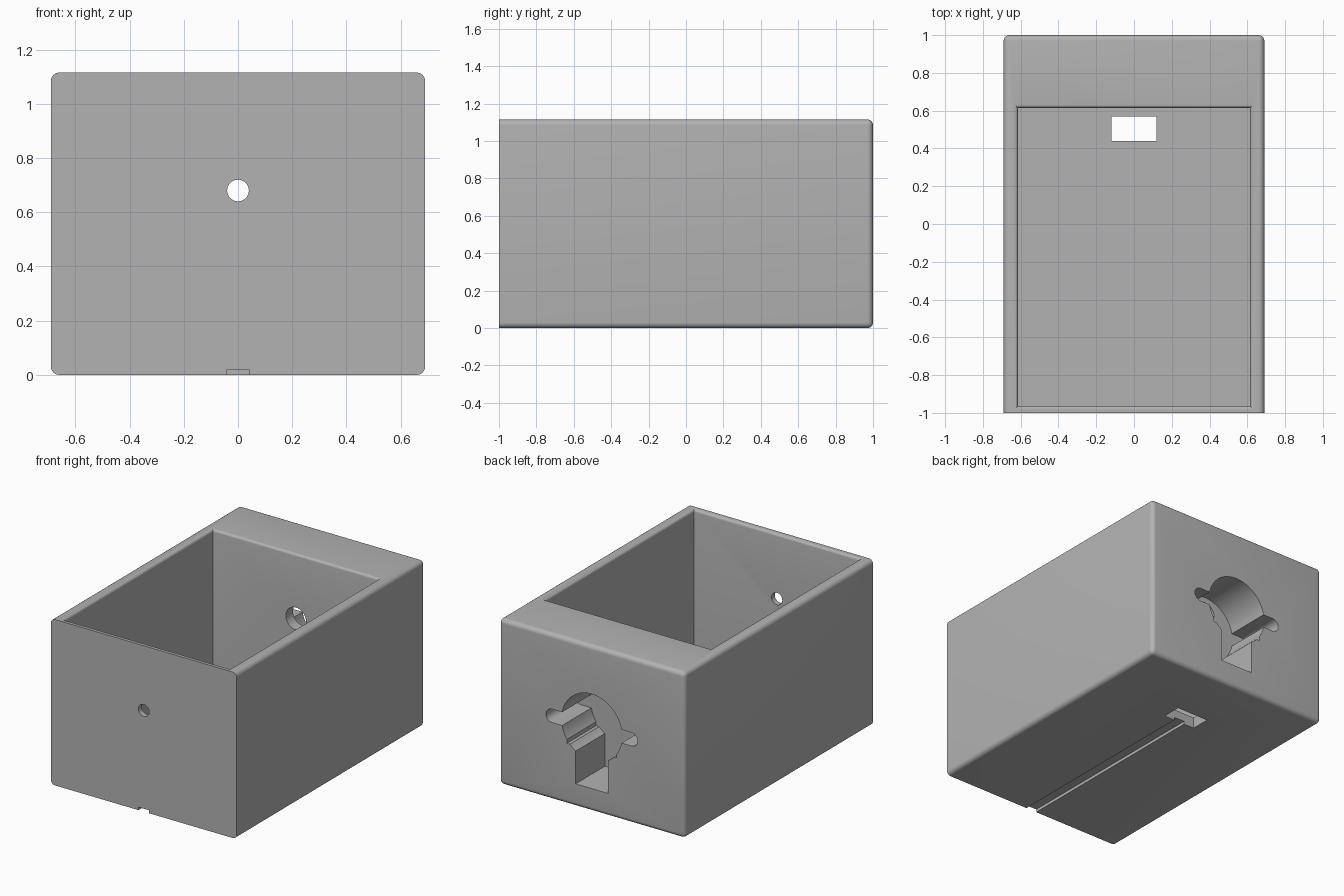
import bpy, bmesh, math

cube = bpy.data.objects.get("Cube")
if cube:
    bpy.data.objects.remove(cube, do_unlink=True)

W, H = 0.69, 1.115          # half width, height
FLOOR, INNER = 0.075, 0.615  # floor thickness, cavity half width and back
ROUND = 0.03
POCKET = 0.69               # inner end of the rear pocket

grey = bpy.data.materials.new("plain_grey")
grey.use_nodes = True
colour = (0.45, 0.45, 0.45, 1)
grey.diffuse_color = colour
grey.node_tree.nodes["Principled BSDF"].inputs["Base Color"].default_value = colour


def make(name, bm):
    bmesh.ops.recalc_face_normals(bm, faces=bm.faces)
    mesh = bpy.data.meshes.new(name)
    bm.to_mesh(mesh)
    bm.free()
    mesh.materials.append(grey)
    obj = bpy.data.objects.new(name, mesh)
    bpy.context.collection.objects.link(obj)
    return obj


def loft(name, rings):
    """Skin equal-length rings of points and cap both ends."""
    bm = bmesh.new()
    loops = [[bm.verts.new(p) for p in ring] for ring in rings]
    n = len(loops[0])
    for a, b in zip(loops, loops[1:]):
        for i in range(n):
            j = (i + 1) % n
            bm.faces.new((a[i], a[j], b[j], b[i]))
    bm.faces.new(loops[0])
    bm.faces.new(loops[-1])
    return make(name, bm)


def rect(x0, x1, y0, y1, z):
    return [(x0, y0, z), (x1, y0, z), (x1, y1, z), (x0, y1, z)]


def box(name, half, y0, y1, z0, z1):
    return loft(name, [rect(-half, half, y0, y1, z) for z in (z0, z1)])


def prism(name, profile, y0, y1):
    return loft(name, [[(x, y, z) for x, z in profile] for y in (y0, y1)])


def arc(cx, cz, r, start, end, n):
    angles = [math.radians(start + (end - start) * i / n) for i in range(n + 1)]
    return [(cx + r * math.cos(a), cz + r * math.sin(a)) for a in angles]


def cylinder(name, cz, r, y0, y1, n=48):
    return prism(name, arc(0, cz, r, 0, 360, n)[:-1], y0, y1)


# Housing: all edges rounded except those around the flat front
bm = bmesh.new()
bmesh.ops.create_cube(bm, size=1)
for v in bm.verts:
    v.co = (v.co.x * 2 * W, v.co.y * 2, (v.co.z + 0.5) * H)
edges = [e for e in bm.edges if any(v.co.y > 0 for v in e.verts)]
bmesh.ops.bevel(bm, geom=edges, offset=ROUND, segments=6, profile=0.5,
                affect='EDGES', clamp_overlap=True)
housing = make("housing", bm)

# Open cavity, with a small rounded flare at the rim
R = 0.018
levels = [(FLOOR, 0)]
for i in range(6):
    a = math.radians(90 * i / 5)
    levels.append((H - R + R * math.sin(a), R * (1 - math.cos(a))))
levels.append((H + 0.1, R))
cavity = loft("cavity_cutter", [
    rect(-INNER - f, INNER + f, -0.965 - f, INNER + f, z) for z, f in levels])

# Rear socket pocket: round bore, side ears, ledge and lower slot
ears = arc(0.295, 0.565, 0.045, -90, 90, 12) + arc(-0.295, 0.565, 0.045, 90, 270, 12)
cutters = [
    cavity,
    cylinder("bore_cutter", 0.565, 0.225, POCKET, 1.1, 64),
    prism("ears_cutter", ears, POCKET, 1.1),
    box("ledge_cutter", 0.185, POCKET, 1.1, 0.41, 0.47),
    box("slot_cutter", 0.12, POCKET, 1.1, 0.155, 0.42),
    # Round holes in the front wall and in the wall behind the cavity
    cylinder("front_hole_cutter", 0.68, 0.04, -1.1, -0.9, 32),
    cylinder("rear_hole_cutter", 0.68, 0.075, 0.5, 0.75, 32),
    # Floor opening and the cable groove that leads to the front
    box("floor_opening_cutter", 0.118, 0.44, 0.57, -0.1, 0.2),
    box("groove_cutter", 0.04, -1.1, 0.5, -0.1, 0.02),
]

bpy.context.view_layer.objects.active = housing
housing.select_set(True)
for cutter in cutters:
    cutter.hide_render = True
    mod = housing.modifiers.new(cutter.name, 'BOOLEAN')
    mod.operation = 'DIFFERENCE'
    mod.solver = 'EXACT'
    mod.object = cutter
    bpy.ops.object.modifier_apply(modifier=mod.name)
    bpy.data.objects.remove(cutter, do_unlink=True)

bpy.ops.object.shade_smooth_by_angle(angle=math.radians(30))
